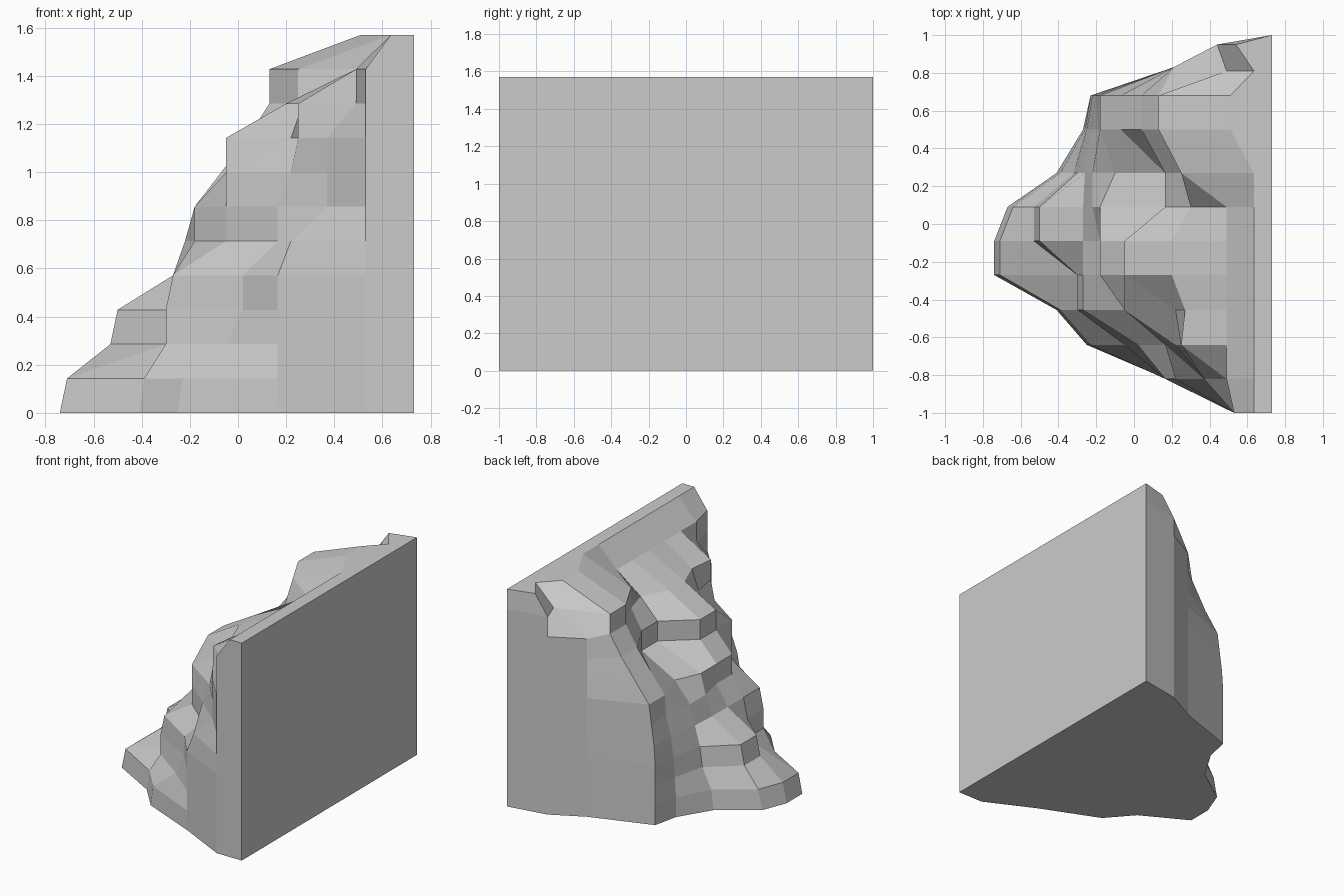
import bpy, bmesh

if "Cube" in bpy.data.objects:
    bpy.data.objects.remove(bpy.data.objects["Cube"])

LEVELS = 12                      # horizontal rock layers
STEP = 1.57 / (LEVELS - 1)
BACK = 0.73                      # plane of the flat rear wall

# cliff profiles: y position -> x (hundredths) of the rock face at each layer, bottom to top
PROFILES = {
    -0.82: (17, 16.5, 16.5, 16.5, 16.5, 22, 37, 37, 37, 49, 49, 63.5),
    -0.64: (-25, -23, -5, 2, 2, 16.5, 16.5, 22, 25, 25, 49, 63.5),
    -0.455: (-41, -39, -30, -30, -27, -5, -5, -5, 22, 27, 49, 63.5),
    -0.27: (-74, -71, -30, -30, -27, -18, -18, -5, -5, 20, 49, 63.5),
    -0.09: (-74, -71, -53, -50, -27, -18, -18, -5, -5, 20, 49, 63.5),
    0.09: (-67, -64, -53, -50, -27, -22, -18, 16.5, 16.5, 30, 49, 63.5),
    0.27: (-41, -39, -32, -30, -26, -22, -10, 16.5, 16.5, 25, 25, 63.5),
    0.50: (-27, -27, -26, -25, -23, -19, -18, -7, 4, 13, 13, 51),
    0.68: (-23, -23, -23, -23, -22, -20, -18, -7, 4, 13, 13, 51),
}

# front end, middle profiles, then the smooth rear flank with its notched top
rows = [[(0.53, -1.0)] * 11 + [(0.635, -1.0)]]
rows += [[(x / 100, y) for x in xs] for y, xs in PROFILES.items()]
rows += [[(0.21, 0.83)] * 10 + [(0.49, 0.81), (0.635, 0.81)],
         [(0.44, 0.95)] * 10 + [(0.44, 0.95), (0.54, 0.95)],
         [(BACK, 1.0)] * LEVELS]

bm = bmesh.new()
face = [[bm.verts.new((x, y, i * STEP)) for i, (x, y) in enumerate(r)] for r in rows]
rear = [[bm.verts.new((BACK, r[i][1], i * STEP)) for i in (0, LEVELS - 1)] for r in rows[:-1]]
rear.append([face[-1][0], face[-1][-1]])


def add(*verts):
    """Add a face, dropping repeated corners."""
    corners = list(dict.fromkeys(verts))
    if len(corners) > 2:
        bm.faces.new(corners)


for j in range(len(rows) - 1):
    a, b, p, q = face[j], face[j + 1], rear[j], rear[j + 1]
    # rock face
    for i in range(LEVELS - 1):
        add(a[i], a[i + 1], b[i + 1], b[i])
    # top, base and rear wall strips
    add(a[-1], p[1], q[1], b[-1])
    add(a[0], b[0], q[0], p[0])
    if j < len(rows) - 2:
        add(p[0], q[0], q[1], p[1])
    else:
        add(p[0], *b, p[1])      # last strip shares the layered corner edge
# flat front end
add(*face[0], rear[0][1], rear[0][0])

bmesh.ops.recalc_face_normals(bm, faces=bm.faces)
mesh = bpy.data.meshes.new("cliff_rock")
bm.to_mesh(mesh)
bm.free()
bpy.context.collection.objects.link(bpy.data.objects.new("cliff_rock", mesh))
